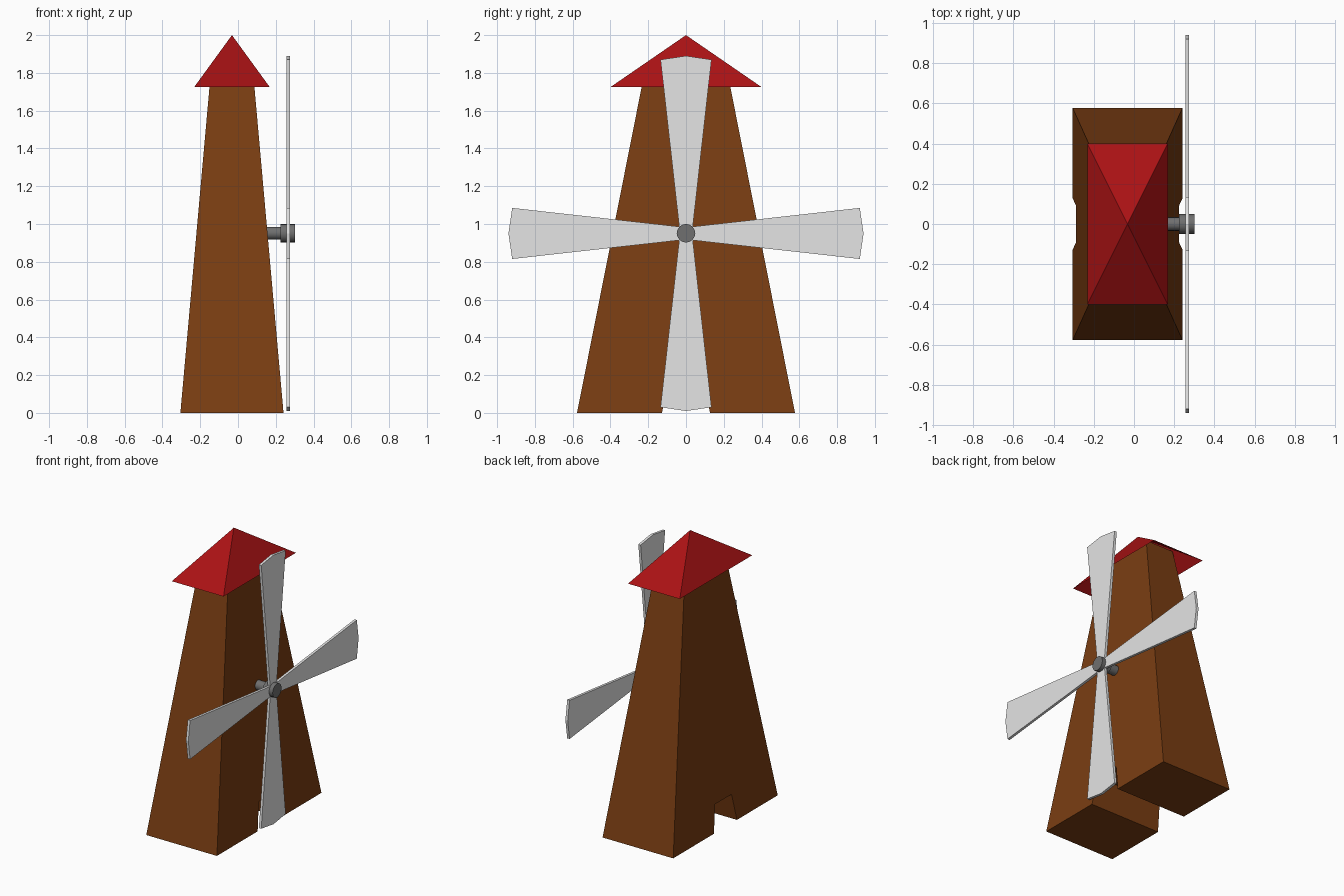
import bpy, bmesh, math

if "Cube" in bpy.data.objects:
    bpy.data.objects.remove(bpy.data.objects["Cube"])

CX = -0.032      # centre line of the tower
HUB_Z = 0.95     # height of the sail axle


def material(name, rgb):
    m = bpy.data.materials.new(name)
    m.diffuse_color = (*rgb, 1)
    m.use_nodes = True
    m.node_tree.nodes["Principled BSDF"].inputs["Base Color"].default_value = m.diffuse_color
    return m


brown = material("brown_wood", (0.195, 0.047, 0.006))
red = material("red_roof", (0.40, 0.006, 0.007))
white = material("pale_sail", (0.78, 0.78, 0.78))
grey = material("grey_metal", (0.16, 0.16, 0.16))


def make_object(name, bm, mat):
    bmesh.ops.recalc_face_normals(bm, faces=bm.faces)
    mesh = bpy.data.meshes.new(name)
    bm.to_mesh(mesh)
    bm.free()
    mesh.materials.append(mat)
    ob = bpy.data.objects.new(name, mesh)
    bpy.context.collection.objects.link(ob)
    return ob


def prism(name, profile, centre, half, mat):
    """Closed (y, z) profile spread along x by half(z) to either side."""
    bm = bmesh.new()
    sides = [[bm.verts.new((centre + s * half(z), y, z)) for y, z in profile]
             for s in (-1, 1)]
    n = len(profile)
    for side in sides:
        bm.faces.new(side)
    for i in range(n):
        j = (i + 1) % n
        bm.faces.new((sides[0][i], sides[0][j], sides[1][j], sides[1][i]))
    return make_object(name, bm, mat)


# tapered tower with a passage cut through its foot
half_profile = [(0.212, 1.84), (0.577, 0), (0.127, 0), (0.091, 0.188)]
profile = half_profile + [(-y, z) for y, z in reversed(half_profile)]
prism("tower", profile, CX, lambda z: 0.273 - 0.0893 * z, brown)

# open-bottomed pyramid roof
bm = bmesh.new()
apex = bm.verts.new((CX, 0, 2))
eaves = [bm.verts.new((CX + 0.2 * a, 0.4 * b, 1.725))
         for a, b in ((-1, -1), (1, -1), (1, 1), (-1, 1))]
for i in range(4):
    bm.faces.new((eaves[i], eaves[(i + 1) % 4], apex))
make_object("roof", bm, red)

# four flared sails as one cross-shaped plate
arm = [(-0.135, 0.92), (0, 0.94), (0.135, 0.92), (0.036, 0.036)]
cross = []
for k in range(4):
    c, s = math.cos(k * math.pi / 2), math.sin(k * math.pi / 2)
    cross += [(y * c + z * s, HUB_Z + z * c - y * s) for y, z in arm]
prism("sails", cross, 0.265, lambda z: 0.009, white)


# axle and hub cylinders along x
def rod(name, x0, x1, radius):
    bpy.ops.mesh.primitive_cylinder_add(
        vertices=16, radius=radius, depth=x1 - x0,
        location=((x0 + x1) / 2, 0, HUB_Z + 0.001), rotation=(0, math.pi / 2, 0))
    ob = bpy.context.object
    ob.name = name
    ob.data.materials.append(grey)
    bpy.ops.object.shade_smooth_by_angle()


rod("axle", 0.10, 0.23, 0.034)
rod("hub", 0.225, 0.302, 0.049)
